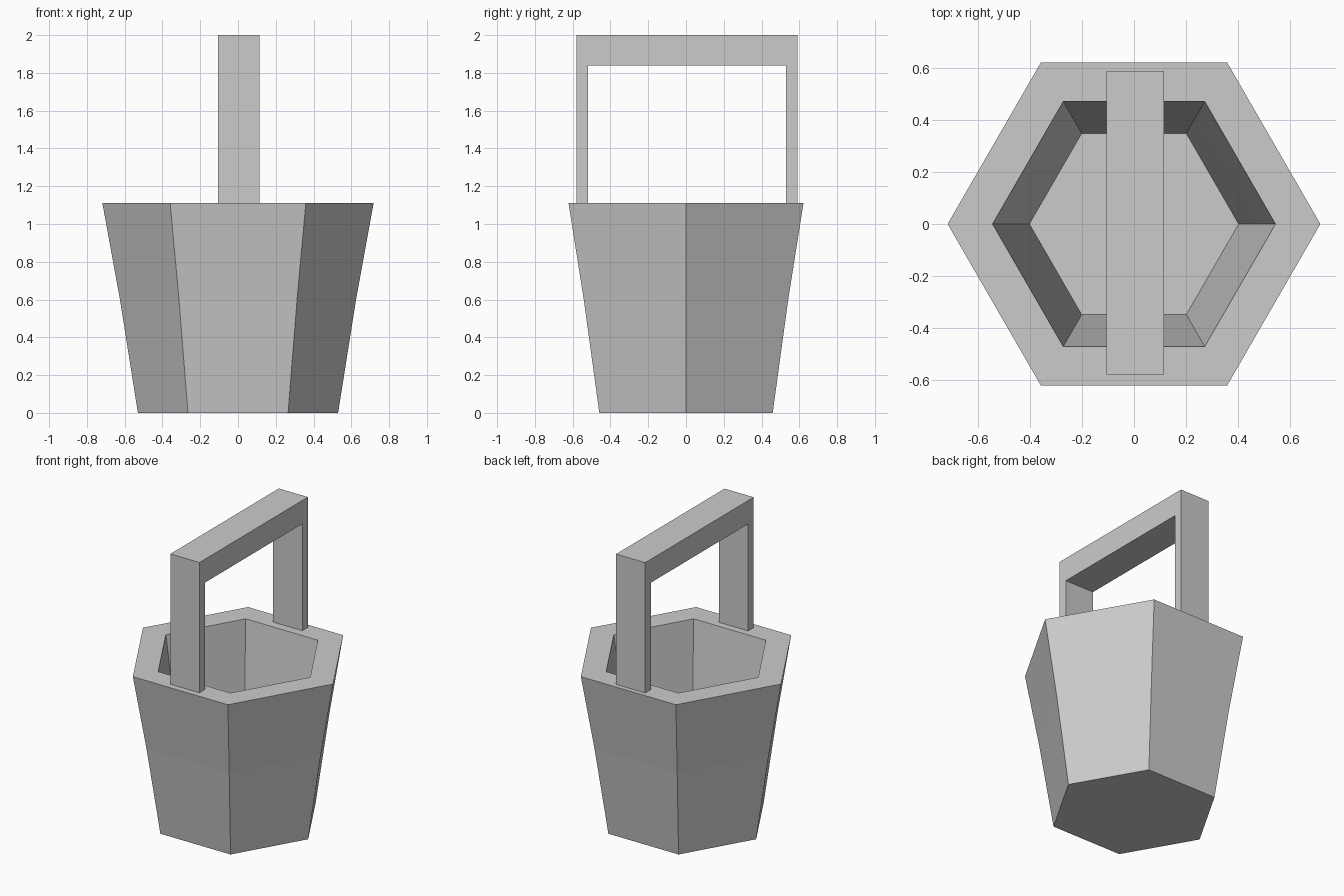
import bpy, bmesh
from math import cos, sin, pi

if "Cube" in bpy.data.objects:
    bpy.data.objects.remove(bpy.data.objects["Cube"])


def make_object(name, bm):
    bmesh.ops.recalc_face_normals(bm, faces=bm.faces)
    mesh = bpy.data.meshes.new(name)
    bm.to_mesh(mesh)
    bm.free()
    obj = bpy.data.objects.new(name, mesh)
    bpy.context.collection.objects.link(obj)
    return obj


def lathe(name, profile, sides):
    """Closed solid of stacked polygon rings, capped at both ends."""
    bm = bmesh.new()
    rings = [[bm.verts.new((r * cos(2 * pi * i / sides), r * sin(2 * pi * i / sides), z))
              for i in range(sides)] for r, z in profile]
    for a, b in zip(rings, rings[1:]):
        for i in range(sides):
            j = (i + 1) % sides
            bm.faces.new((a[i], a[j], b[j], b[i]))
    bm.faces.new(rings[0])
    bm.faces.new(rings[-1])
    return make_object(name, bm)


def extrude_x(name, outline, x0, x1):
    """Solid made from a (y, z) outline pushed along x."""
    bm = bmesh.new()
    face = bm.faces.new([bm.verts.new((x0, y, z)) for y, z in outline])
    out = bmesh.ops.extrude_face_region(bm, geom=[face], use_keep_orig=True)
    verts = [v for v in out["geom"] if isinstance(v, bmesh.types.BMVert)]
    bmesh.ops.translate(bm, verts=verts, vec=(x1 - x0, 0, 0))
    return make_object(name, bm)


# Hexagonal bucket: outer wall up, over the rim, inner wall down to the floor
lathe("bucket", [(0.53, 0), (0.625, 0.6), (0.718, 1.11),
                 (0.545, 1.11), (0.475, 0.6), (0.403, 0.05)], 6)

# Square arch handle standing on the rim
extrude_x("handle", [(-0.58, 1.105), (-0.58, 2), (0.59, 2), (0.59, 1.105),
                     (0.53, 1.105), (0.53, 1.84), (-0.52, 1.84), (-0.52, 1.105)],
          -0.105, 0.115)
